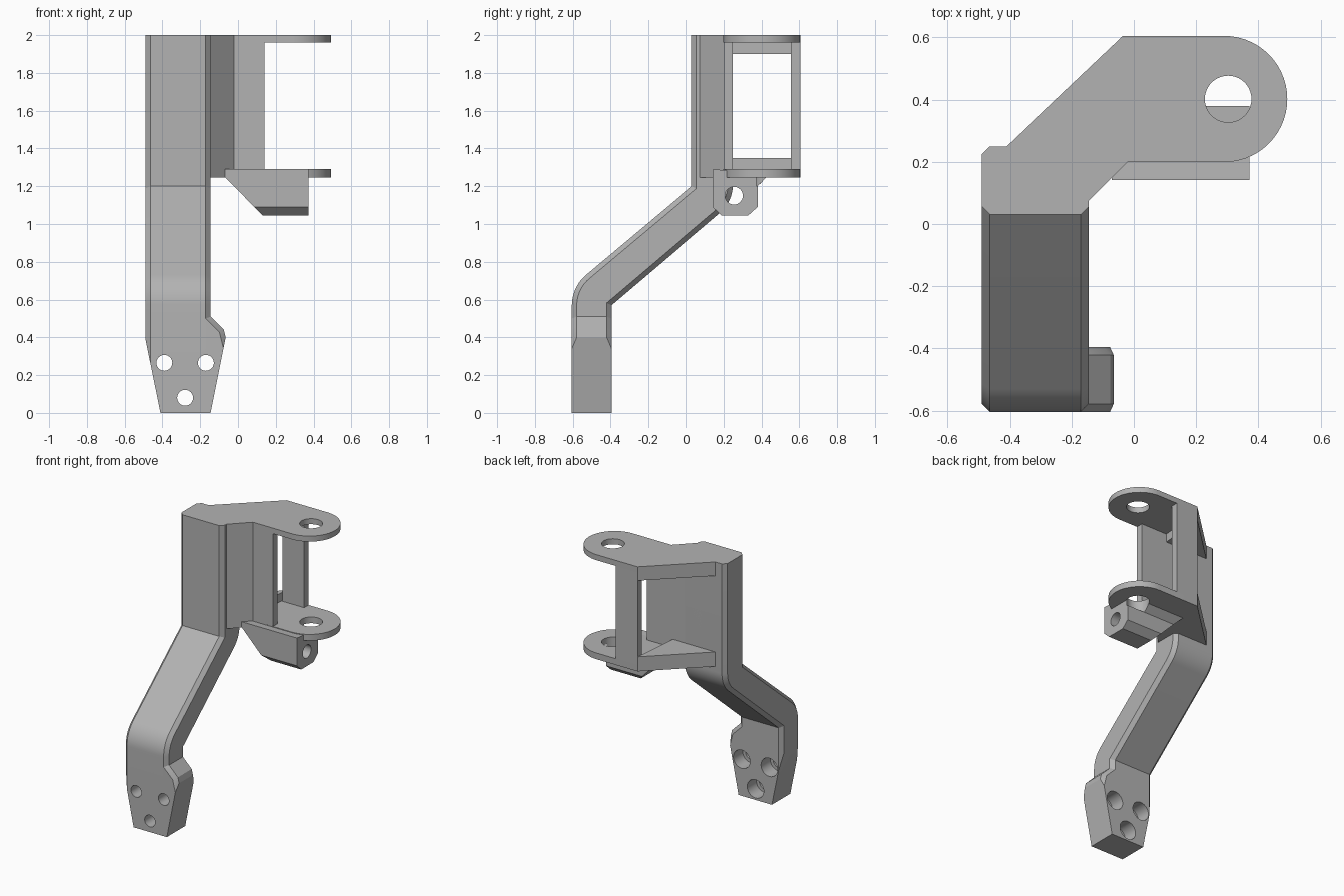
import bpy, bmesh
from math import cos, sin, pi, radians
from mathutils import Vector

if "Cube" in bpy.data.objects:
    bpy.data.objects.remove(bpy.data.objects["Cube"])

grey = bpy.data.materials.new("plain_grey")
grey.use_nodes = True
colour = (0.45, 0.45, 0.45, 1)
grey.diffuse_color = colour
grey.node_tree.nodes["Principled BSDF"].inputs["Base Color"].default_value = colour


def arc(cx, cy, r, start, end, steps=10):
    angles = [radians(start + (end - start) * i / steps) for i in range(steps + 1)]
    return [(cx + r * cos(a), cy + r * sin(a)) for a in angles]


def prism(name, outline, axis, low, high, bevel=0, bevel_rule=None):
    """Extrude a 2D outline along an axis, optionally chamfering cap edges."""
    def place(p, d):
        return {"x": (d, p[0], p[1]), "y": (p[0], d, p[1]), "z": (p[0], p[1], d)}[axis]
    bm = bmesh.new()
    face = bm.faces.new([bm.verts.new(place(p, low)) for p in outline])
    moved = bmesh.ops.extrude_face_region(bm, geom=[face])["geom"]
    shift = Vector(place((0, 0), high - low))
    bmesh.ops.translate(bm, vec=shift, verts=[v for v in moved if isinstance(v, bmesh.types.BMVert)])
    bmesh.ops.recalc_face_normals(bm, faces=bm.faces)
    if bevel:
        k = "xyz".index(axis)
        rim = [e for e in bm.edges
               if abs(e.verts[0].co[k] - e.verts[1].co[k]) < 1e-5 and bevel_rule(*e.verts)]
        bmesh.ops.bevel(bm, geom=rim, offset=bevel, segments=1, affect="EDGES",
                        profile=0.5, clamp_overlap=True)
    mesh = bpy.data.meshes.new(name)
    bm.to_mesh(mesh)
    bm.free()
    mesh.materials.append(grey)
    obj = bpy.data.objects.new(name, mesh)
    bpy.context.collection.objects.link(obj)
    return obj


def cut(obj, outline, axis, low, high):
    cutter = prism("cutter", outline, axis, low, high)
    cutter.hide_render = True
    mod = obj.modifiers.new("cut", "BOOLEAN")
    mod.operation, mod.solver, mod.object = "DIFFERENCE", "EXACT", cutter
    bpy.context.view_layer.objects.active = obj
    bpy.ops.object.modifier_apply(modifier=mod.name)
    bpy.data.objects.remove(cutter)


def circle(cx, cy, r):
    return arc(cx, cy, r, 0, 360, 40)[:-1]


# Cranked leg with chamfered long edges
profile = [(-0.605, 0), (-0.395, 0), (-0.395, 0.57)]
profile += arc(0.05, 1.21, 0.2, -50, 0)
profile += [(0.25, 2), (0.03, 2), (0.03, 1.2)]
profile += arc(-0.395, 0.57, 0.21, 130, 180)


def along_leg(a, b):
    return not any(abs(a.co.z - z) < 1e-4 and abs(b.co.z - z) < 1e-4 for z in (0, 2))


leg = prism("leg", profile, "x", -0.49, -0.145, 0.026, along_leg)
cut(leg, [(-0.6, -0.1), (-0.39, -0.1), (-0.492, 0.4), (-0.6, 0.4)], "y", -0.8, -0.2)

# Flared side of the foot
foot_outline = [(-0.3, 0), (-0.145, 0), (-0.065, 0.4), (-0.075, 0.44), (-0.155, 0.52), (-0.3, 0.52)]
foot = prism("foot_flare", foot_outline, "y", -0.605, -0.395, 0.026,
             lambda a, b: min(a.co.z, b.co.z) > 0.38 and max(a.co.x, b.co.x) > -0.1)

# Counterbored bolt holes in the foot
for x, z in [(-0.39, 0.265), (-0.17, 0.265), (-0.28, 0.08)]:
    for part in (leg, foot):
        cut(part, circle(x, z, 0.042), "y", -0.7, -0.3)
        cut(part, circle(x, z, 0.066), "y", -0.5, -0.3)

# Front wall joining the leg to the hinge plates
wall = [(-0.3, 0.25), (-0.3, 0.1), (-0.17, 0.05), (-0.145, 0.075),
        (-0.02, 0.2), (0.14, 0.2), (0.14, 0.25)]
prism("front_wall", wall, "z", 1.245, 2)

# Hinge plates with pin holes, and their corner gussets
plate = [(-0.3, 0.25), (-0.3, 0.1), (-0.145, 0.075), (-0.02, 0.2)]
plate += arc(0.29, 0.402, 0.203, -90, 90, 28)
plate += [(-0.035, 0.605), (-0.41, 0.25)]
gusset = [(-0.41, 0.25), (-0.35, 0.23), (-0.07, 0.23), (-0.035, 0.605)]
for side, low, high, g_low, g_high in [("upper", 1.96, 2, 1.9, 1.97),
                                       ("lower", 1.245, 1.29, 1.28, 1.35)]:
    hinge = prism(side + "_hinge_plate", plate, "z", low, high)
    cut(hinge, circle(0.303, 0.402, 0.075), "z", low - 0.1, high + 0.1)
    prism(side + "_gusset", gusset, "z", g_low, g_high)

# Rear post between the plates
prism("rear_post", [(-0.035, 0.555), (0.14, 0.555), (0.14, 0.605), (-0.035, 0.605)],
      "z", 1.27, 1.97)

# Lug below the lower plate, sloped on its inner end
lug_outline = [(0.142, 1.29), (0.142, 1.09), (0.19, 1.045), (0.33, 1.045), (0.38, 1.09),
               (0.38, 1.2), (0.43, 1.25), (0.43, 1.26), (0.21, 1.285)]
lug = prism("lug", lug_outline, "x", -0.07, 0.372)
cut(lug, [(-0.2, 1.38), (-0.07, 1.25), (0.13, 1.045), (0.23, 0.943), (-0.2, 0.943)], "y", 0, 0.6)
cut(lug, circle(0.255, 1.15, 0.047), "x", -0.3, 0.6)
cut(lug, circle(0.303, 0.402, 0.075), "z", 1.2, 1.4)

# Smooth the curved surfaces, keep edges sharp
bpy.ops.object.select_all(action="DESELECT")
for obj in bpy.context.scene.objects:
    if obj.type == "MESH":
        obj.select_set(True)
        bpy.context.view_layer.objects.active = obj
bpy.ops.object.shade_smooth_by_angle(angle=radians(25))
